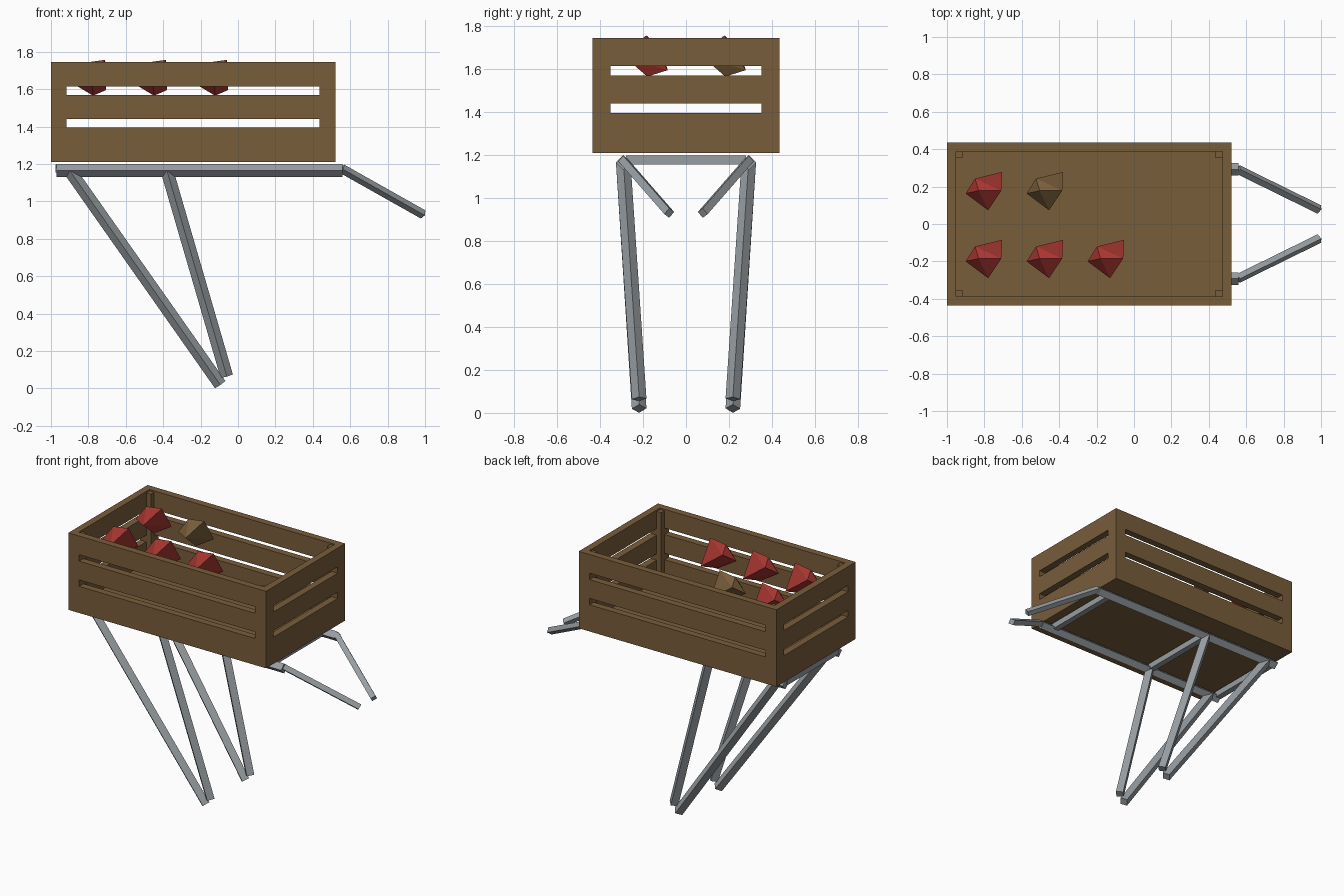
import bpy, bmesh
from mathutils import Vector

default = bpy.data.objects.get("Cube")
if default:
    bpy.data.objects.remove(default, do_unlink=True)


def material(name, rgb):
    m = bpy.data.materials.new(name)
    m.use_nodes = True
    m.diffuse_color = (*rgb, 1)
    m.node_tree.nodes["Principled BSDF"].inputs["Base Color"].default_value = (*rgb, 1)
    return m


wood = material("brown wood", (0.19, 0.11, 0.044))
metal = material("grey metal", (0.31, 0.34, 0.36))
red = material("red fruit", (0.38, 0.036, 0.03))


def finish(name, bm, mat):
    bmesh.ops.recalc_face_normals(bm, faces=bm.faces[:])
    mesh = bpy.data.meshes.new(name)
    bm.to_mesh(mesh)
    bm.free()
    mesh.materials.append(mat)
    obj = bpy.data.objects.new(name, mesh)
    bpy.context.collection.objects.link(obj)
    return obj


def box(name, lo, hi, mat):
    lo, hi = Vector(lo), Vector(hi)
    bm = bmesh.new()
    bmesh.ops.create_cube(bm, size=1)
    for v in bm.verts:
        v.co = (lo + hi) / 2 + v.co * (hi - lo)
    return finish(name, bm, mat)


def bar(name, start, end, r):
    """Square bar with its ridges turned up, down and to both sides."""
    a, b = Vector(start), Vector(end)
    along = (b - a).normalized()
    up = along.cross(Vector((0, 1, 0))).normalized()
    side = along.cross(up)
    bm = bmesh.new()
    rings = [[bm.verts.new(p + d * r) for d in (up, side, -up, -side)] for p in (a, b)]
    bm.faces.new(rings[0])
    bm.faces.new(rings[1])
    for i in range(4):
        j = (i + 1) % 4
        bm.faces.new((rings[0][i], rings[0][j], rings[1][j], rings[1][i]))
    return finish(name, bm, metal)


def cut(target, lo, hi):
    cutter = box("cutter", lo, hi, wood)
    cutter.hide_render = True
    mod = target.modifiers.new("cut", 'BOOLEAN')
    mod.operation, mod.solver, mod.object = 'DIFFERENCE', 'EXACT', cutter
    bpy.context.view_layer.objects.active = target
    bpy.ops.object.modifier_apply(modifier=mod.name)
    bpy.data.objects.remove(cutter, do_unlink=True)


# Crate: hollow box with two slots running through every wall
X0, X1, Y, Z0, Z1 = -1.0, 0.52, 0.435, 1.21, 1.745
WALL, POST, FLOOR = 0.048, 0.035, 1.25
crate = box("crate", (X0, -Y, Z0), (X1, Y, Z1), wood)
cut(crate, (X0 + WALL, -Y + WALL, FLOOR), (X1 - WALL, Y - WALL, Z1 + 0.1))
inset = WALL + POST
for low, high in ((1.395, 1.44), (1.57, 1.615)):
    cut(crate, (X0 + inset, -1, low), (X1 - inset, 1, high))
    cut(crate, (-2, -Y + inset, low), (2, Y - inset, high))

# Corner posts inside the crate
for x in (X0 + WALL, X1 - inset):
    for y in (-Y + WALL, Y - inset):
        box("corner_post", (x, y, FLOOR), (x + POST, y + POST, Z1 - 0.01), wood)

# Rails, legs and handles on both sides
for s, label in ((1, "back"), (-1, "front")):
    y = 0.292 * s
    bar(label + "_rail", (-0.97, y, 1.165), (0.56, y, 1.165), 0.034)
    bar(label + "_long_leg", (-0.90, y, 1.165), (-0.095, 0.218 * s, 0.02), 0.034)
    bar(label + "_short_leg", (-0.38, y, 1.165), (-0.06, 0.218 * s, 0.065), 0.034)
    bar(label + "_handle", (0.555, y, 1.175), (0.99, 0.078 * s, 0.93), 0.025)

# Cross bars between the rails
for x in (-0.955, -0.38, 0.45):
    box("cross_bar", (x - 0.021, -0.28, 1.155), (x + 0.021, 0.28, 1.197), metal)

# Faceted fruit, each the hull of a few points
FRUIT = ((0.085, 0, 0.097), (-0.035, 0, 0.08), (0.09, 0.1, -0.065), (-0.105, -0.015, -0.02),
         (0.015, -0.105, 0), (-0.055, 0.065, 0.04), (0.02, 0.005, -0.095))


def fruit(x, y, mat):
    bm = bmesh.new()
    for p in FRUIT:
        bm.verts.new(Vector(p) + Vector((x, y, 1.66)))
    bmesh.ops.convex_hull(bm, input=bm.verts[:])
    finish("fruit", bm, mat)


for i in range(3):
    fruit(-0.795 + 0.326 * i, -0.185, red)
fruit(-0.795, 0.178, red)
fruit(-0.469, 0.178, wood)
